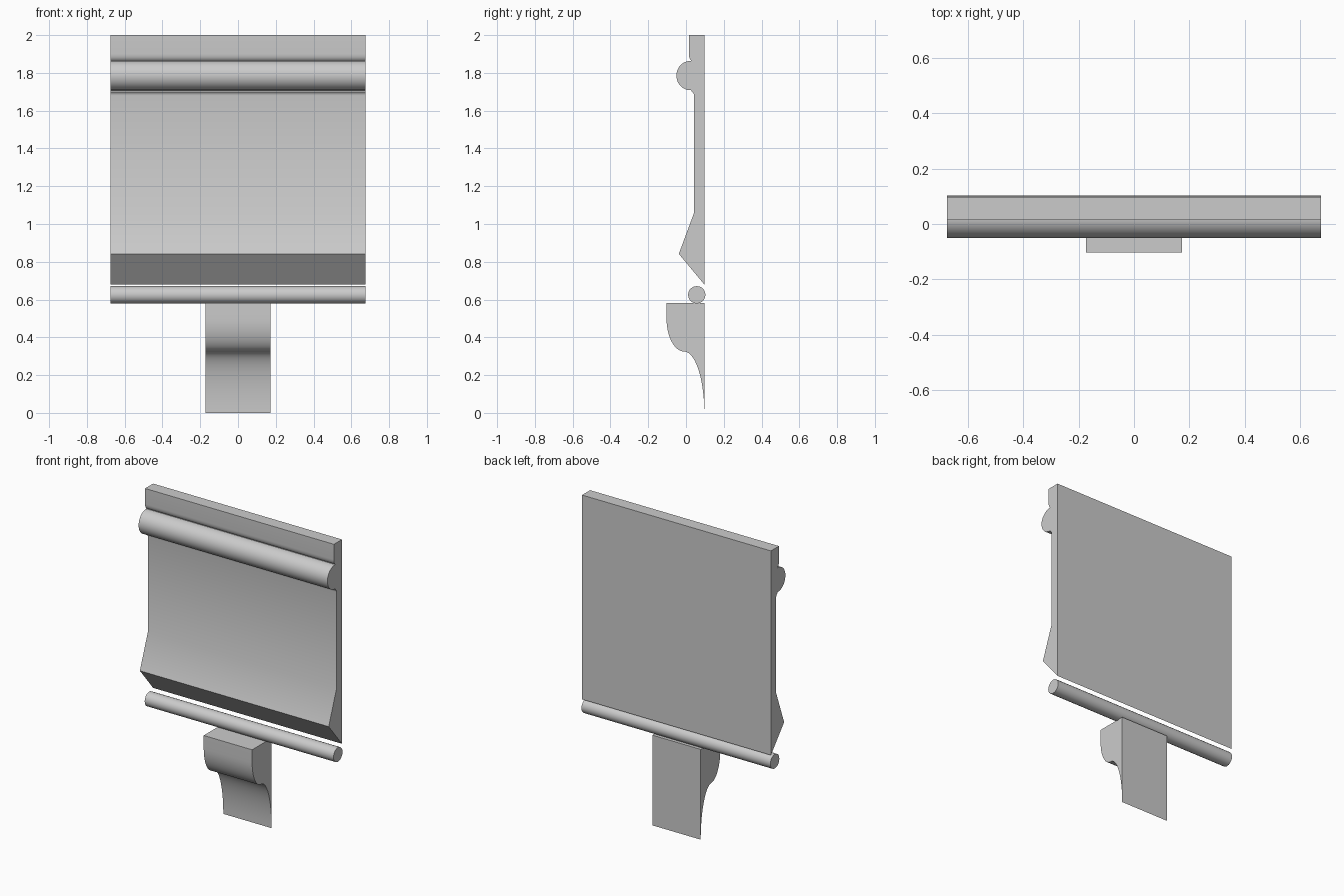
import bpy, bmesh
from math import sin, cos, radians

if "Cube" in bpy.data.objects:
    bpy.data.objects.remove(bpy.data.objects["Cube"], do_unlink=True)

grey = bpy.data.materials.new("plain_grey")
grey.use_nodes = True
grey.diffuse_color = (0.6, 0.6, 0.6, 1)
grey.node_tree.nodes["Principled BSDF"].inputs["Base Color"].default_value = (0.6, 0.6, 0.6, 1)


def arc(cy, cz, ry, rz, start, end, steps):
    """Points (y, z) along an elliptical arc, angles in degrees."""
    angles = [radians(start + (end - start) * i / steps) for i in range(steps + 1)]
    return [(cy + ry * cos(a), cz + rz * sin(a)) for a in angles]


def extrude_profile(name, profile, half_width):
    """Extrude a (y, z) outline symmetrically along x."""
    bm = bmesh.new()
    face = bm.faces.new([bm.verts.new((-half_width, y, z)) for y, z in profile])
    result = bmesh.ops.extrude_face_region(bm, geom=[face])
    moved = [v for v in result["geom"] if isinstance(v, bmesh.types.BMVert)]
    bmesh.ops.translate(bm, verts=moved, vec=(2 * half_width, 0, 0))
    bmesh.ops.recalc_face_normals(bm, faces=bm.faces)
    mesh = bpy.data.meshes.new(name)
    bm.to_mesh(mesh)
    bm.free()
    mesh.materials.append(grey)
    obj = bpy.data.objects.new(name, mesh)
    bpy.context.collection.objects.link(obj)
    bpy.ops.object.select_all(action="DESELECT")
    obj.select_set(True)
    bpy.context.view_layer.objects.active = obj
    bpy.ops.object.shade_smooth_by_angle(angle=radians(30))
    return obj


BACK = 0.097
WIDTH = 0.675

# Moulded panel: small coves above and below a half-round, then a flared foot
panel = [(BACK, 2.0), (0.015, 2.0)]
panel += arc(0.035, 1.9, 0.02, 0.036, 180, 250, 4)
panel += arc(0.025, 1.786, 0.076, 0.078, 88, 272, 20)
panel += arc(0.022, 1.68, 0.021, 0.022, 65, 0, 4)
panel += [(0.043, 1.06), (-0.038, 0.842), (BACK, 0.68)]
extrude_profile("moulded_panel", panel, WIDTH)

# Round rod under the panel
rod = arc(0.057, 0.625, 0.046, 0.046, 0, 360, 20)[:-1]
extrude_profile("round_rod", rod, WIDTH)

# Bracket with an S-curved front tapering to the wall
bracket = [(BACK, 0.583), (-0.103, 0.583)]
bracket += arc(-0.01, 0.5, 0.093, 0.175, 180, 270, 12)
bracket += arc(-0.01, 0, BACK + 0.01, 0.325, 90, 0, 14)[1:]
extrude_profile("curved_bracket", bracket, 0.173)
